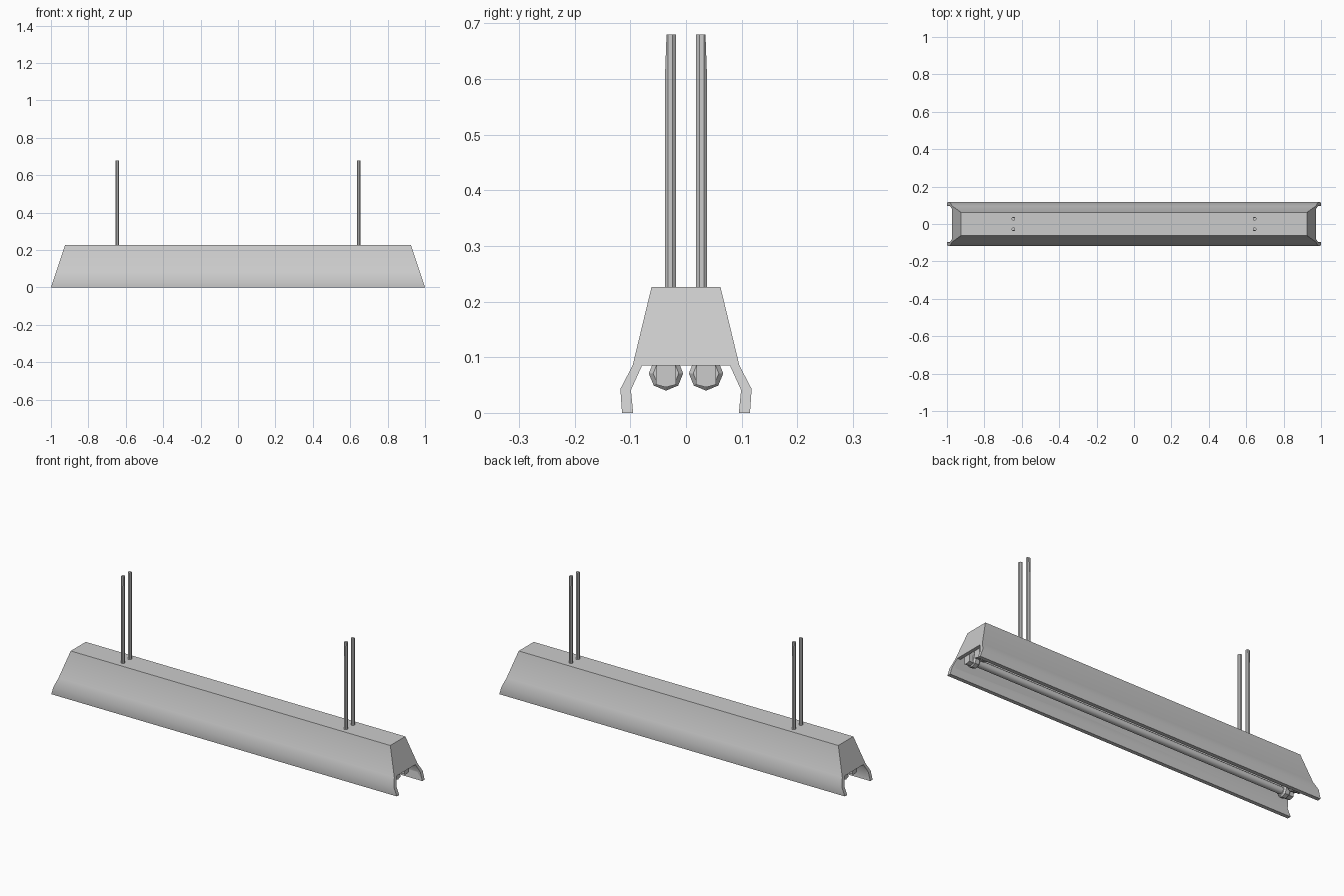
import bpy, bmesh, math
from mathutils import Matrix, Vector

if "Cube" in bpy.data.objects:
    bpy.data.objects.remove(bpy.data.objects["Cube"])


def add_object(name, bm, angle=35):
    bmesh.ops.recalc_face_normals(bm, faces=bm.faces)
    me = bpy.data.meshes.new(name)
    bm.to_mesh(me)
    bm.free()
    ob = bpy.data.objects.new(name, me)
    bpy.context.collection.objects.link(ob)
    if angle:
        smooth(ob, angle)
    return ob


def smooth(ob, angle):
    bpy.ops.object.select_all(action='DESELECT')
    ob.select_set(True)
    bpy.context.view_layer.objects.active = ob
    bpy.ops.object.shade_smooth_by_angle(angle=math.radians(angle))


def prism(name, half, end_x, slope, angle=0):
    """Symmetric (y, z) profile run along x, ends leaning in with height."""
    loop = half + [(-y, z) for y, z in reversed(half)]
    bm = bmesh.new()
    rings = [[bm.verts.new((s * (end_x - slope * z), y, z)) for y, z in loop]
             for s in (-1, 1)]
    n = len(loop)
    for i in range(n):
        j = (i + 1) % n
        bm.faces.new((rings[0][i], rings[0][j], rings[1][j], rings[1][i]))
    for r in rings:
        bm.faces.new(r)
    return add_object(name, bm, angle)


def lathe_x(name, profile, y, z, sides, angle=35, turn=0):
    """Turned part around an x-parallel axis from (x, radius) pairs."""
    bm = bmesh.new()
    rings = [[bm.verts.new((x, y + r * math.cos(turn + math.tau * k / sides),
                            z + r * math.sin(turn + math.tau * k / sides)))
              for k in range(sides)] for x, r in profile]
    for a, b in zip(rings, rings[1:]):
        for k in range(sides):
            m = (k + 1) % sides
            bm.faces.new((a[k], a[m], b[m], b[k]))
    bm.faces.new(rings[0])
    bm.faces.new(rings[-1])
    return add_object(name, bm, angle)


# Housing: flared trough with leaning closed ends, hollow below
SLOPE = 0.332
housing = prism("housing", [(0.115, 0), (0.118, 0.043), (0.096, 0.085),
                            (0.062, 0.226)], 1.0, SLOPE)
inner = [(0.093, -0.05), (0.095, 0), (0.099, 0.041), (0.079, 0.085)]
cavity = prism("cavity_cutter", inner + [(0.050, 0.208)], 0.982, SLOPE)
opening = prism("opening_cutter", inner, 1.2, 0)
for cutter in (cavity, opening):
    mod = housing.modifiers.new("hollow", 'BOOLEAN')
    mod.object = cutter
    mod.solver = 'EXACT'
    bpy.context.view_layer.objects.active = housing
    bpy.ops.object.modifier_apply(modifier=mod.name)
for cutter in (cavity, opening):
    bpy.data.objects.remove(cutter)
smooth(housing, 35)

# Two lamp tubes with a collar and a holder at each end
for y in (-0.036, 0.036):
    lathe_x("lamp_tube", [(-0.9, 0.018), (0.9, 0.018)], y, 0.071, 12)
    for s in (-1, 1):
        lathe_x("socket_collar", [(s * 0.893, 0.023), (s * 0.90, 0.031),
                                  (s * 0.922, 0.031), (s * 0.93, 0.023)],
                y, 0.071, 8, 30, math.pi / 2)
        bm = bmesh.new()
        pts = [(-0.016, 0.11), (-0.018, 0.051), (0, 0.046),
               (0.018, 0.051), (0.016, 0.11)]
        f = bm.faces.new([bm.verts.new((s * 0.92, y + a, b)) for a, b in pts])
        ext = bmesh.ops.extrude_face_region(bm, geom=[f])["geom"]
        bmesh.ops.translate(bm, vec=(s * 0.032, 0, 0), verts=[
            v for v in ext if isinstance(v, bmesh.types.BMVert)])
        add_object("lamp_holder", bm, 0)

# Four hanging rods, chamfered on the outer side towards the top
for sx in (-1, 1):
    for sy in (-1, 1):
        bm = bmesh.new()
        rings = []
        for z, trim in ((0.215, 0.0108), (0.60, 0.0108), (0.68, 0.007)):
            rings.append([bm.verts.new((
                sx * 0.645 + 0.0095 * math.cos(math.tau * (k + .5) / 8),
                sy * (0.028 + min(trim, 0.0108 * math.sin(math.tau * (k + .5) / 8))), z))
                for k in range(8)])
        for a, b in zip(rings, rings[1:]):
            for k in range(8):
                m = (k + 1) % 8
                bm.faces.new((a[k], a[m], b[m], b[k]))
        bm.faces.new(rings[0])
        bm.faces.new(rings[-1])
        add_object("hanging_rod", bm, 30)
